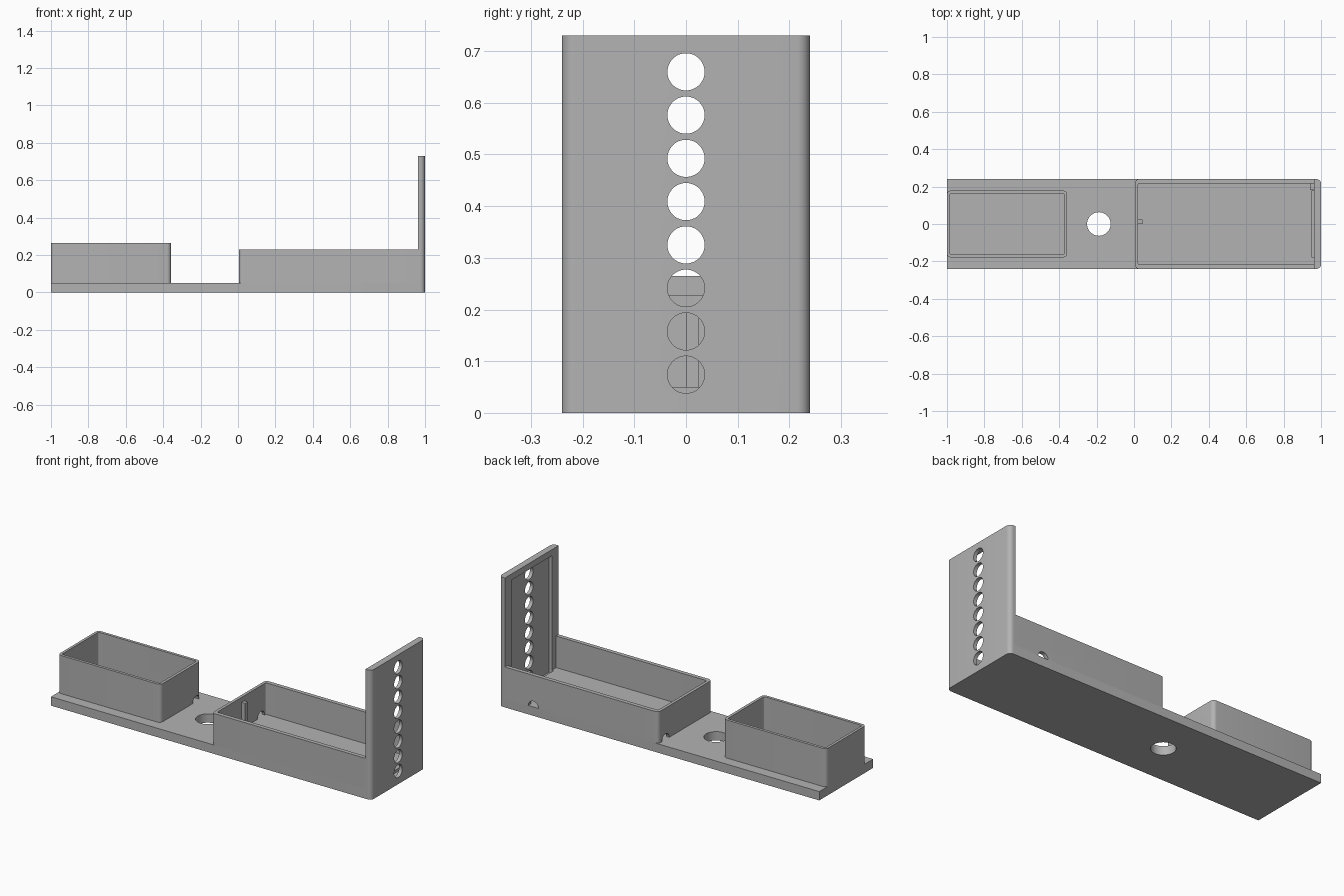
import bpy
import math
from mathutils import Vector

if "Cube" in bpy.data.objects:
    bpy.data.objects.remove(bpy.data.objects["Cube"], do_unlink=True)

grey = bpy.data.materials.new("plain_grey")
grey.use_nodes = True
colour = (0.45, 0.45, 0.45, 1)
grey.diffuse_color = colour
grey.node_tree.nodes["Principled BSDF"].inputs["Base Color"].default_value = colour

FLOOR = 0.05
HALF = 0.24
WALL_X = 0.963


def prism(name, x0, x1, y0, y1, z0, z1, left=0, right=0):
    """Upright block; left / right are the corner radii at its -x / +x end."""
    outline = []
    corners = [(x0, y0, left, 180), (x1, y0, right, 270),
               (x1, y1, right, 0), (x0, y1, left, 90)]
    for x, y, r, start in corners:
        cx = x + r if x == x0 else x - r
        cy = y + r if y == y0 else y - r
        steps = 8 if r else 0
        for i in range(steps + 1):
            a = math.radians(start + 90 * i / max(steps, 1))
            outline.append((cx + r * math.cos(a), cy + r * math.sin(a)))
    n = len(outline)
    verts = [(x, y, z) for z in (z0, z1) for x, y in outline]
    faces = [list(range(n))[::-1], list(range(n, 2 * n))]
    faces += [(i, (i + 1) % n, n + (i + 1) % n, n + i) for i in range(n)]
    mesh = bpy.data.meshes.new(name)
    mesh.from_pydata(verts, [], faces)
    mesh.materials.append(grey)
    obj = bpy.data.objects.new(name, mesh)
    bpy.context.collection.objects.link(obj)
    return obj


def drill(centre, radius, length, axis):
    """Cylindrical cutter along the given axis."""
    turn = Vector(axis).to_track_quat('Z', 'Y').to_euler()
    bpy.ops.mesh.primitive_cylinder_add(vertices=48, radius=radius, depth=length,
                                        location=centre, rotation=turn)
    cutter = bpy.context.object
    cutter.data.materials.append(grey)
    return cutter


def activate(obj):
    bpy.ops.object.select_all(action='DESELECT')
    obj.select_set(True)
    bpy.context.view_layer.objects.active = obj


def cut(obj, cutters):
    for cutter in cutters:
        cutter.hide_render = True
        activate(obj)
        mod = obj.modifiers.new("cut", 'BOOLEAN')
        mod.operation = 'DIFFERENCE'
        mod.solver = 'EXACT'
        mod.object = cutter
        bpy.ops.object.modifier_apply(modifier=mod.name)


# Main parts
base = prism("base_plate", -1, 1, -HALF, HALF, 0, FLOOR, right=0.025)
small_tray = prism("small_tray", -1, -0.358, -0.179, 0.179, FLOOR, 0.265, 0.022, 0.022)
large_tray = prism("large_tray", 0.005, WALL_X, -HALF, HALF, FLOOR, 0.228, left=0.022)
end_wall = prism("end_wall", WALL_X, 1, -HALF, HALF, FLOOR, 0.73, right=0.025)

# Cutters for the tray cavities and the recessed slot in the end wall
small_cavity = prism("small_cavity", -0.985, -0.374, -0.163, 0.163, 0.03, 0.4, 0.008, 0.008)
large_cavity = prism("large_cavity", 0.022, 1.1, -0.217, 0.217, 0.03, 0.4, left=0.008)
slot = prism("wall_slot", 0.952, 0.98, -0.18, 0.18, 0.034, 0.695)

# Cable openings at floor level and the round holes
small_notch = drill((-0.365, 0.14, FLOOR), 0.032, 0.1, (1, 0, 0))
large_notch = drill((0.012, 0.175, FLOOR), 0.032, 0.1, (1, 0, 0))
side_notch = drill((0.785, 0.23, FLOOR), 0.032, 0.1, (0, 1, 0))
base_hole = drill((-0.188, 0, 0), 0.063, 0.4, (0, 0, 1))
wall_holes = [drill((1, 0, 0.074 + i * 0.0837), 0.036, 0.09, (1, 0, 0)) for i in range(8)]

cut(small_tray, [small_cavity, small_notch])
cut(large_tray, [large_cavity, large_notch, side_notch])
cut(end_wall, [slot] + wall_holes)
cut(base, [slot, base_hole, wall_holes[0]])

for cutter in [small_cavity, large_cavity, slot, small_notch, large_notch,
               side_notch, base_hole] + wall_holes:
    bpy.data.objects.remove(cutter, do_unlink=True)

# Small posts inside the large tray
centre_post = prism("centre_post", 0.022, 0.045, 0, 0.024, FLOOR, 0.2)
corner_post = prism("corner_post", 0.94, WALL_X, 0.182, 0.217, FLOOR, 0.2)

for part in [base, small_tray, large_tray, end_wall, centre_post, corner_post]:
    activate(part)
    bpy.ops.object.shade_smooth_by_angle(angle=math.radians(30))
